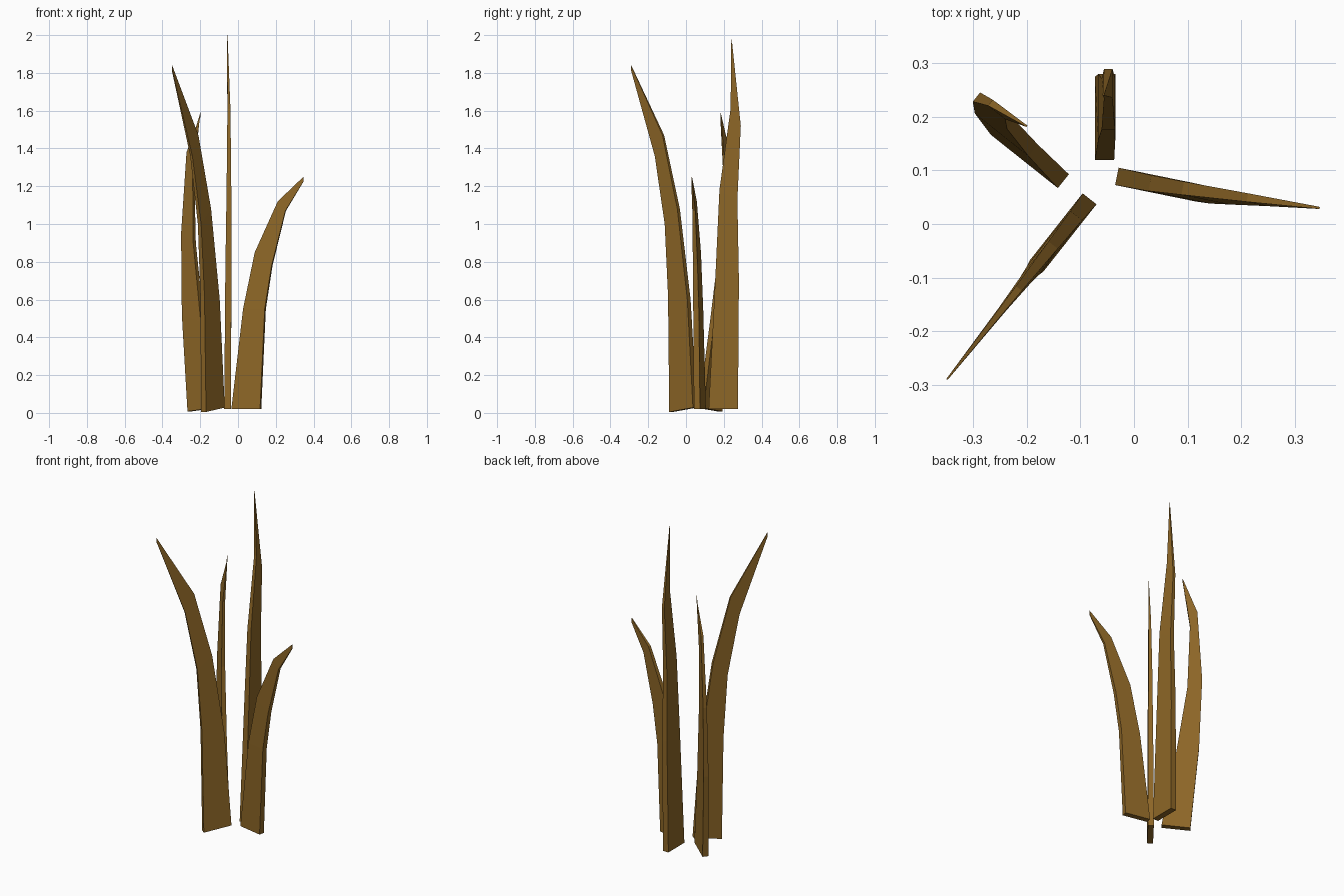
import bpy
from mathutils import Vector

brown = bpy.data.materials.new("dry_brown")
brown.diffuse_color = (0.27, 0.135, 0.02, 1)


def blade(name, origin, direction, inner, outer, sway, thick):
    """Bent tapering blade: inner/outer edges are (distance, height) points."""
    o = Vector((*origin, 0))
    u = Vector((*direction, 0)).normalized()
    n = Vector((-u.y, u.x, 0))
    verts, faces = [], []
    for (si, zi), (so, zo), w, t in zip(inner, outer, sway, thick):
        for s, z, side in ((si, zi, 1), (si, zi, -1), (so, zo, -1), (so, zo, 1)):
            verts.append(o + u * s + n * (w + side * t / 2) + Vector((0, 0, z)))
    last = 4 * (len(inner) - 1)
    for b in range(0, last, 4):
        for k in range(4):
            j = (k + 1) % 4
            faces.append((b + k, b + j, b + 4 + j, b + 4 + k))
    faces += [(3, 2, 1, 0), tuple(range(last, last + 4))]
    me = bpy.data.meshes.new(name)
    me.from_pydata(verts, [], faces)
    me.materials.append(brown)
    ob = bpy.data.objects.new(name, me)
    bpy.context.collection.objects.link(ob)


# short blade leaning right
blade("right_blade", (-0.032, 0.089), (0.98, -0.2),
      [(0, .02), (.063, .55), (.125, .85), (.247, 1.12), (.383, 1.25)],
      [(.155, .02), (.18, .55), (.216, .78), (.288, 1.07), (.383, 1.225)],
      [0, 0, .003, .01, .018], [.033, .03, .025, .016, .004])

# tall blade leaning to the front left
blade("front_left_blade", (-0.083, 0.047), (-0.62, -0.785),
      [(0, .028), (.04, .6), (.11, 1.08), (.213, 1.47), (.43, 1.84)],
      [(.16, .005), (.17, .62), (.195, 1.0), (.265, 1.36), (.43, 1.815)],
      [0, 0, 0, 0, 0], [.033, .028, .022, .014, .003])

# tallest, upright blade at the back
blade("back_blade", (-0.055, 0.12), (0, 1),
      [(0, .02), (.037, .75), (.057, 1.18), (.116, 1.61), (.12, 2.0)],
      [(.155, .02), (.16, .7), (.152, 1.13), (.17, 1.52), (.122, 1.98)],
      [0, -.004, -.007, -.007, .002], [.036, .032, .025, .016, .003])

# blade at the left that hooks back inward
blade("left_blade", (-0.132, 0.08), (-0.78, 0.62),
      [(0, .025), (.08, .48), (.143, .9), (.157, 1.29), (.117, 1.59)],
      [(.16, .008), (.208, .52), (.225, .95), (.198, 1.38), (.117, 1.565)],
      [0, -.01, -.022, -.03, -.038], [.033, .028, .022, .014, .003])
